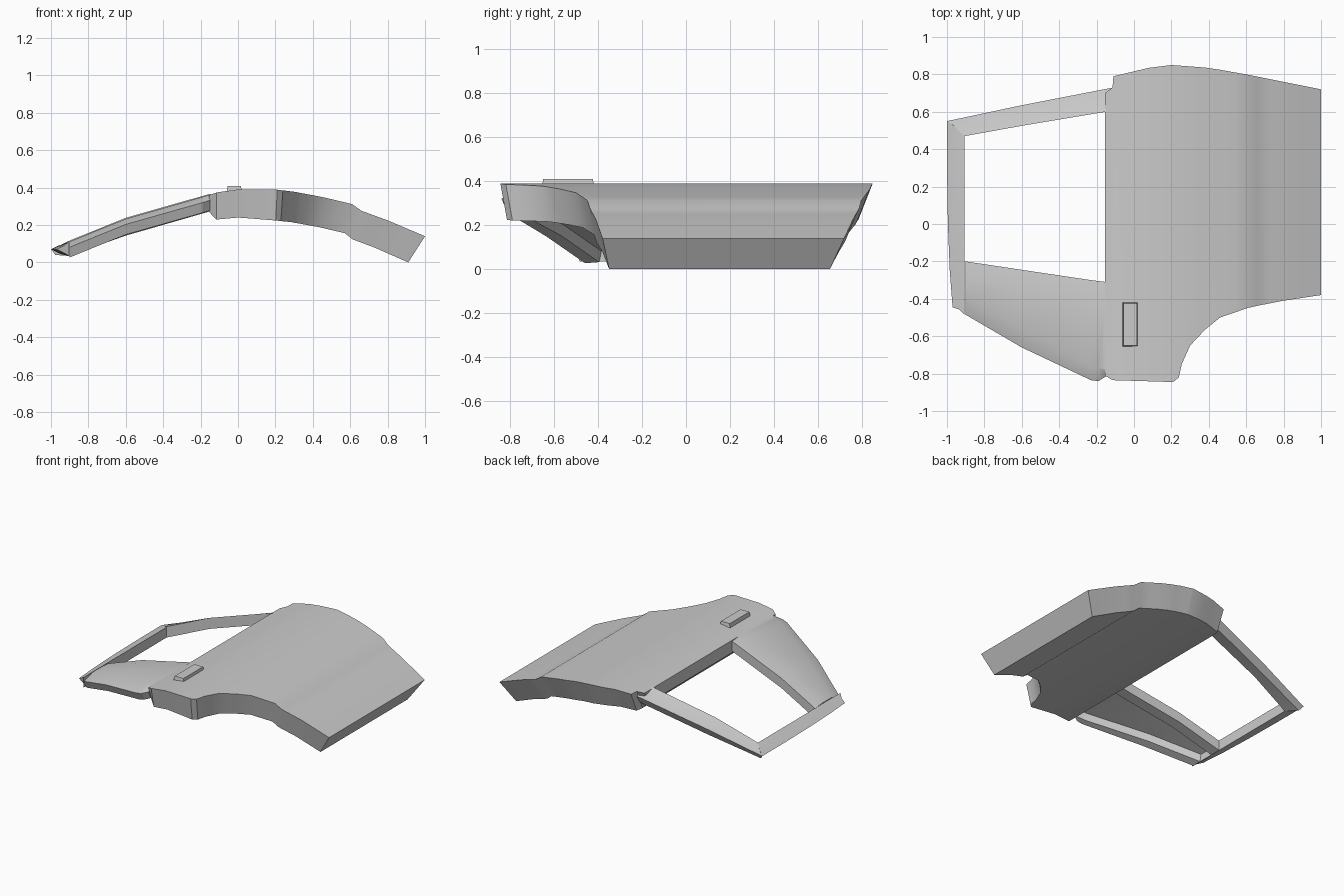
import bpy
import bmesh
from math import radians

if "Cube" in bpy.data.objects:
    bpy.data.objects.remove(bpy.data.objects["Cube"], do_unlink=True)

grey = bpy.data.materials.new("body grey")
grey.use_nodes = True
grey.diffuse_color = (0.6, 0.6, 0.6, 1)
grey.node_tree.nodes["Principled BSDF"].inputs["Base Color"].default_value = (0.6, 0.6, 0.6, 1)


def finish(name, bm, angle=28):
    bmesh.ops.recalc_face_normals(bm, faces=bm.faces)
    mesh = bpy.data.meshes.new(name)
    bm.to_mesh(mesh)
    bm.free()
    mesh.materials.append(grey)
    obj = bpy.data.objects.new(name, mesh)
    bpy.context.collection.objects.link(obj)
    bpy.ops.object.select_all(action="DESELECT")
    obj.select_set(True)
    bpy.context.view_layer.objects.active = obj
    bpy.ops.object.shade_smooth_by_angle(angle=radians(angle))
    return obj


def loft(name, sections):
    """Skin closed cross-sections into a capped solid."""
    bm = bmesh.new()
    rings = [[bm.verts.new(p) for p in s] for s in sections]
    for a, b in zip(rings, rings[1:]):
        for i in range(len(a)):
            j = (i + 1) % len(a)
            bm.faces.new((a[i], a[j], b[j], b[i]))
    bm.faces.new(rings[0])
    bm.faces.new(rings[-1])
    return finish(name, bm)


def interp(x, pts):
    for (x0, v0), (x1, v1) in zip(pts, pts[1:]):
        if x <= x1:
            return v0 + (v1 - v0) * (x - x0) / (x1 - x0)
    return pts[-1][1]


# Curved skin height, inner skin shift, front and rear outlines along x
SKIN = [(-1, .07), (-.63, .225), (-.155, .36), (-.11, .375), (0, .39), (.2, .39),
        (.3, .378), (.45, .35), (.61, .312), (.66, .276), (.8, .225), (1, .14)]
DROP = [(-.155, .09), (-.115, .145), (0, .15), (.2, .165), (.61, .155), (1, .14)]
SHIFT = [(-.155, 0), (.1, 0), (.61, -.04), (1, -.09)]
FRONT = [(-.155, -.81), (-.115, -.835), (.21, -.845), (.24, -.82), (.255, -.75),
         (.3, -.65), (.38, -.565), (.46, -.50), (.62, -.445), (.8, -.41), (1, -.38)]
REAR = [(-.155, .70), (-.115, .73), (-.11, .79), (.08, .835), (.2, .85),
        (.4, .835), (.6, .80), (1, .72)]


def skin(x):
    return interp(x, SKIN)


# Lower door panel
sections = []
for x in [-.155, -.115, -.11, 0, .08, .2, .21, .24, .255, .3, .34, .38, .46, .54,
          .61, .66, .73, .8, .9, 1]:
    f, r, z = interp(x, FRONT), interp(x, REAR), skin(x)
    xi, zi = x + interp(x, SHIFT), z - interp(x, DROP)
    sections.append([(x, f, z), (x, r, z), (xi, r - .065, zi), (xi, f + .03, zi)])
loft("door_panel", sections)

# Front quarter of the window frame: bevelled edge, thin plate and divider rib
sections = []
for x, edge, bevel, rib, opening in [(-.9, -.485, -.385, -.28, -.20),
                                     (-.6, -.66, -.56, -.325, -.245),
                                     (-.23, -.835, -.755, -.38, -.30),
                                     (-.19, -.84, -.77, -.385, -.305),
                                     (-.15, -.815, -.78, -.39, -.31)]:
    z = skin(x)
    sections.append([(x, edge, z - .03), (x, bevel, z), (x, rib, z),
                     (x, opening, z - .008), (x, opening, z - .08), (x, rib, z - .08),
                     (x, rib - .01, z - .03), (x, bevel, z - .03),
                     (x, bevel - .01, z - .08), (x, edge + .025, z - .085)])
loft("front_quarter", sections)

# Upper rail of the window frame
sections = []
for xo, yo, yi in [(-.97, -.445, -.485), (-.985, -.25, -.2), (-.995, 0, 0),
                   (-1, .3, .3), (-1, .55, .47)]:
    ym = yo + (yi - yo) * .3
    sections.append([(xo, yo, .07), (xo + .035, ym, .088), (-.905, yi, .11),
                     (-.905, yi, .035), (xo + .05, ym, .045)])
loft("upper_rail", sections)

# Rear pillar of the window frame
sections = []
for xo, yo, xi, yi in [(-1, .55, -.905, .47), (-.6, .635, -.6, .525),
                       (-.11, .73, -.15, .60)]:
    zo, zi = skin(xo), skin(xi)
    lip = .035 if xo > -1 else 0
    xm, ym = xo + (xi - xo) * .25, yo + (yi - yo) * .25
    sections.append([(xo, yo, zo - lip), (xm, ym, skin(xm) - lip * .8), (xi, yi, zi + .005),
                     (xi, yi, zi - .075), (xm, ym, skin(xm) - (.09 if lip else .04))])
loft("rear_pillar", sections)

# Door handle with tapered top
bm = bmesh.new()
bmesh.ops.create_cube(bm, size=1)
for v in bm.verts:
    taper = .82 if v.co.z > 0 else 1
    v.co = (-.02 + v.co.x * .085 * taper, -.537 + v.co.y * .24 * (.94 if taper < 1 else 1),
            .39 + v.co.z * .04)
finish("door_handle", bm)
